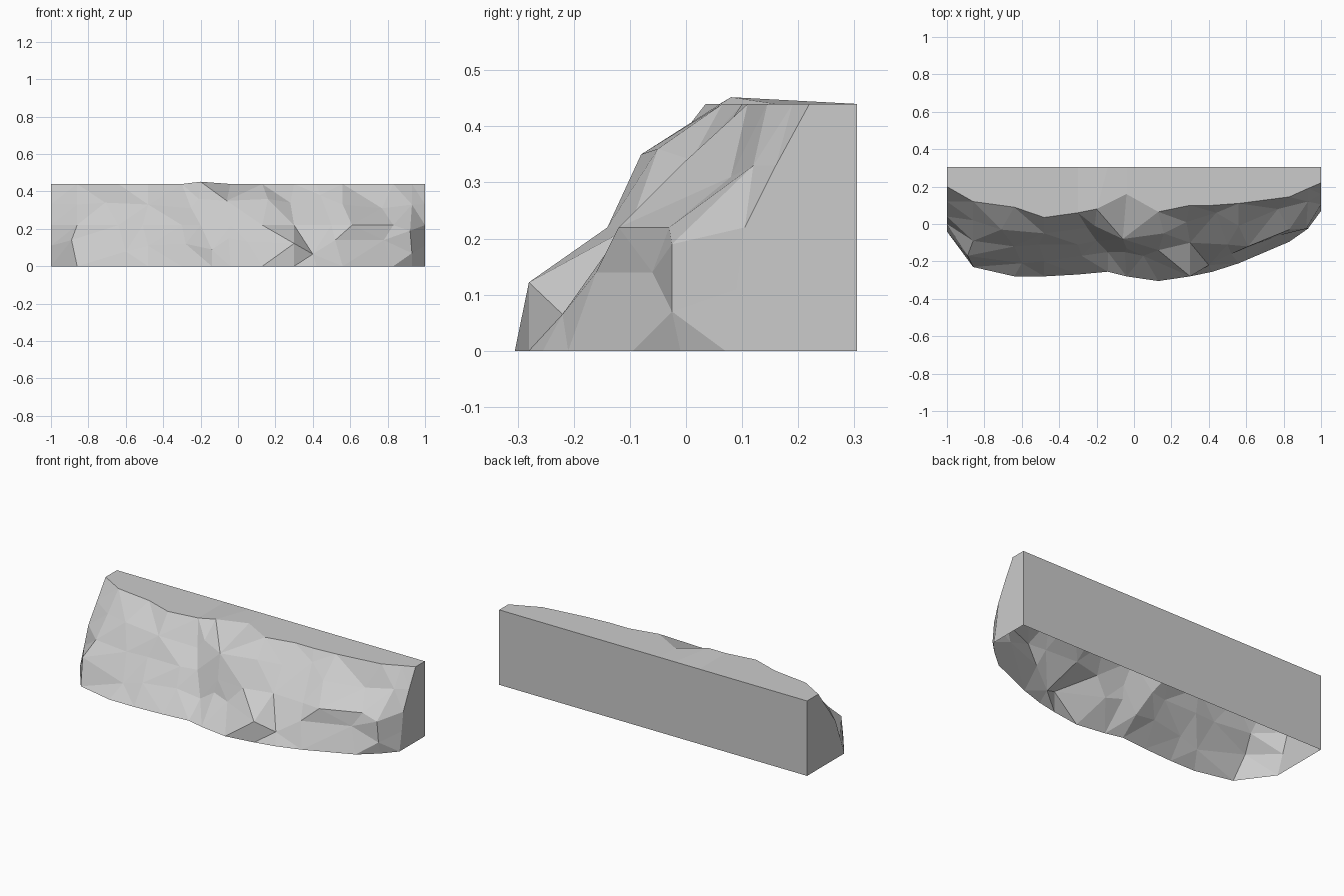
import bpy
import bmesh

cube = bpy.data.objects.get("Cube")
if cube:
    bpy.data.objects.remove(cube, do_unlink=True)

# Stone colour
stone = bpy.data.materials.new("light_grey_stone")
stone.use_nodes = True
stone.diffuse_color = (0.6, 0.6, 0.6, 1)
stone.node_tree.nodes["Principled BSDF"].inputs["Base Color"].default_value = stone.diffuse_color

BACK, TOP = 0.305, 0.44
heights = (0, 0.11, 0.22, 0.33, TOP)

# Columns of the rock face: x, then y at each height
columns = [
    (-1, -.04, 0, .04, .12, .2),
    (-.86, -.23, -.17, -.09, .02, .12),
    (-.64, -.28, -.21, -.12, -.03, .09),
    (-.48, -.28, -.2, -.11, -.05, .035),
    (-.3, -.27, -.17, -.11, -.02, .06),
    (-.14, -.255, -.15, -.09, -.01, .08),
    (-.04, -.28, -.15, -.13, -.08, .16),
    (.13, -.305, -.17, -.14, -.05, .065),
    (.3, -.28, -.28, -.1, .01, .1),
    (.42, -.255, -.22, -.11, .06, .1),
    (.56, -.21, -.16, -.12, -.01, .11),
    (.83, -.095, -.06, -.03, .08, .145),
    (.93, -.01, -.025, -.025, .12, .19),
    (1, .07, .09, .105, .16, .22),
]

# Ledges, gully and crest: (column, row) moved by (dx, dz)
shifts = {
    (1, 1): (-.03, .03), (2, 1): (.04, -.03), (2, 3): (-.07, .01),
    (3, 2): (-.03, 0), (4, 1): (.02, .01), (4, 3): (.05, -.02),
    (5, 1): (0, -.02), (5, 2): (-.06, 0), (5, 3): (-.07, .03),
    (5, 4): (-.06, .012), (6, 1): (-.01, .04), (6, 3): (-.02, .02),
    (7, 1): (-.08, .02), (7, 3): (.03, .03), (8, 1): (0, .012),
    (8, 3): (-.02, .01), (9, 1): (-.02, -.045), (9, 2): (.08, 0),
    (9, 3): (.02, .05), (10, 1): (-.04, .03), (10, 2): (.05, 0),
    (11, 1): (-.05, .03), (11, 3): (-.06, -.02), (12, 1): (0, -.04),
    (12, 2): (-.01, -.03),
}

bm = bmesh.new()
face_grid, back_low, back_high = [], [], []
for i, (x, *depths) in enumerate(columns):
    column = []
    for j, (y, z) in enumerate(zip(depths, heights)):
        dx, dz = shifts.get((i, j), (0, 0))
        column.append(bm.verts.new((x + dx, y, z + dz)))
    face_grid.append(column)
    back_low.append(bm.verts.new((x, BACK, 0)))
    back_high.append(bm.verts.new((x, BACK, TOP)))

# Faceted front, flat top and back wall; the underside stays open
facets = []
for i in range(len(columns) - 1):
    a, b = face_grid[i], face_grid[i + 1]
    for j in range(len(heights) - 1):
        facets.append(bm.faces.new((a[j], b[j], b[j + 1], a[j + 1])))
    bm.faces.new((a[-1], b[-1], back_high[i + 1], back_high[i]))
    bm.faces.new((back_low[i + 1], back_low[i], back_high[i], back_high[i + 1]))

# End walls
for end in (0, -1):
    bm.faces.new(face_grid[end] + [back_high[end], back_low[end]])

bmesh.ops.triangulate(bm, faces=facets, quad_method="SHORT_EDGE")
bmesh.ops.recalc_face_normals(bm, faces=bm.faces[:])

mesh = bpy.data.meshes.new("cliff_rock")
bm.to_mesh(mesh)
bm.free()
mesh.materials.append(stone)
rock = bpy.data.objects.new("cliff_rock", mesh)
bpy.context.collection.objects.link(rock)
